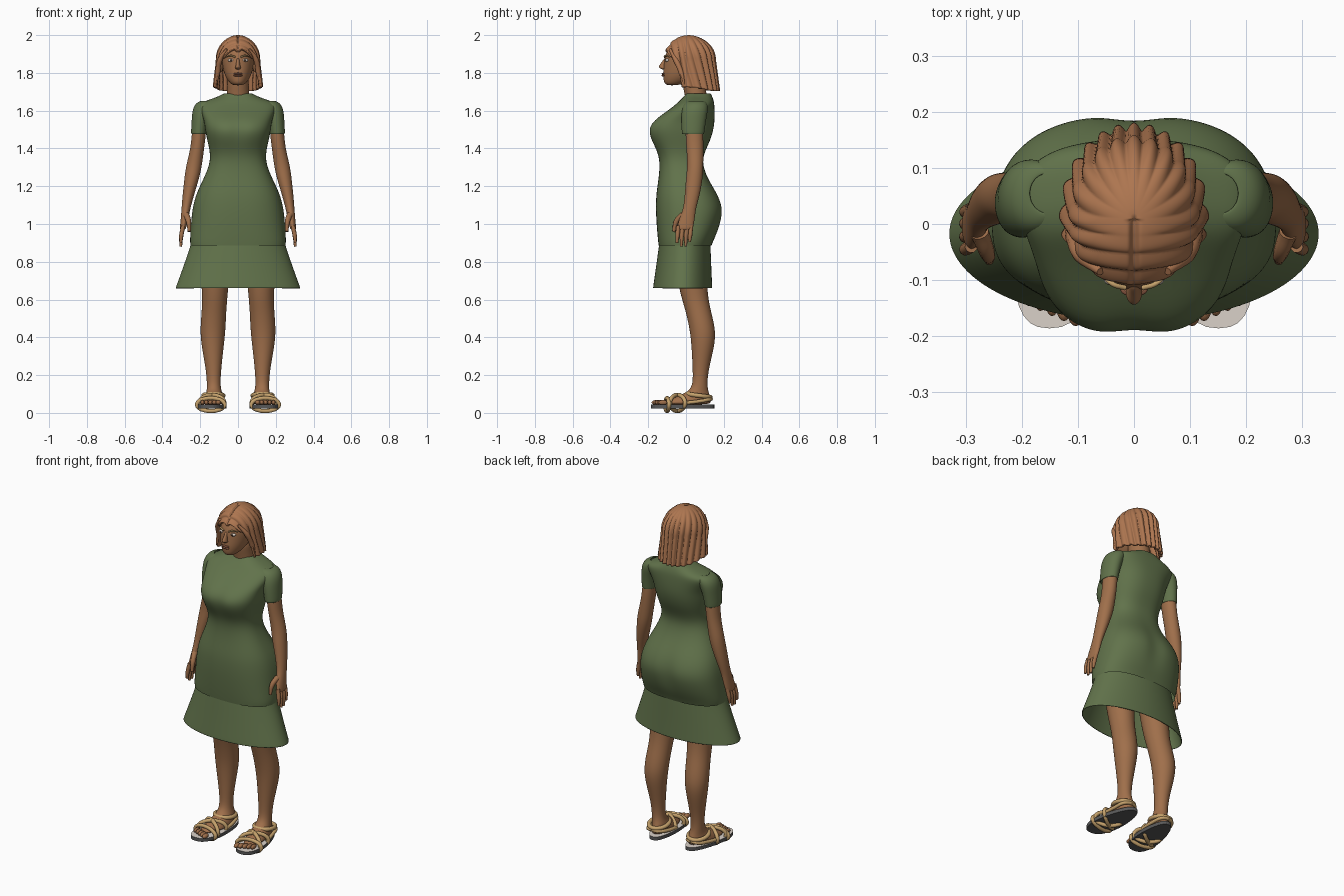
import bpy, bmesh, math
from mathutils import Matrix, Vector

cube = bpy.data.objects.get("Cube")
if cube:
    bpy.data.objects.remove(cube, do_unlink=True)


def material(name, rgb):
    m = bpy.data.materials.new(name)
    m.use_nodes = True
    m.diffuse_color = (*rgb, 1)
    m.node_tree.nodes["Principled BSDF"].inputs["Base Color"].default_value = (*rgb, 1)
    return m


SKIN = material("skin brown", (0.35, 0.16, 0.07))
HAIR = material("hair auburn", (0.42, 0.18, 0.08))
GREEN = material("dress green", (0.12, 0.17, 0.07))
TAN = material("strap tan", (0.56, 0.36, 0.15))
GREY = material("sole grey", (0.1, 0.1, 0.1))
PALE = material("insole pale", (0.7, 0.64, 0.58))
DARK = material("iris dark", (0.05, 0.03, 0.02))
LIP = material("lip brown", (0.26, 0.1, 0.055))


def finish(name, bm, mats, mirror=False, subsurf=0, thick=0):
    bmesh.ops.recalc_face_normals(bm, faces=bm.faces)
    for f in bm.faces:
        f.smooth = True
    me = bpy.data.meshes.new(name)
    bm.to_mesh(me)
    bm.free()
    for m in mats:
        me.materials.append(m)
    ob = bpy.data.objects.new(name, me)
    bpy.context.collection.objects.link(ob)
    if mirror:
        ob.modifiers.new("mirror", "MIRROR").use_mirror_merge = False
    if thick:
        s = ob.modifiers.new("thickness", "SOLIDIFY")
        s.thickness, s.offset = thick, -1
    if subsurf:
        s = ob.modifiers.new("smooth", "SUBSURF")
        s.levels = s.render_levels = subsurf
    return ob


def loft(name, rings, mat, power=2, segs=24, warp=None, caps=True, **opts):
    """Stack horizontal rings given as (z, centre x, half width, front y, back y)."""
    bm = bmesh.new()
    rows = []
    for z, cx, rx, yf, yb in rings:
        row = []
        for i in range(segs):
            a = math.tau * i / segs
            c, s = (math.copysign(abs(t) ** (2 / power), t) for t in (math.cos(a), math.sin(a)))
            co = Vector((cx + rx * c, (yf + yb) / 2 + (yb - yf) / 2 * s, z))
            row.append(bm.verts.new(warp(co) if warp else co))
        rows.append(row)
    for a, b in zip(rows, rows[1:]):
        for i in range(segs):
            j = (i + 1) % segs
            bm.faces.new((a[i], a[j], b[j], b[i]))
    if caps:
        bm.faces.new(rows[0])
        bm.faces.new(rows[-1])
    return finish(name, bm, [mat], **{"subsurf": 2, **opts})


def blob(name, loc, size, mat, mirror=False):
    bm = bmesh.new()
    bmesh.ops.create_uvsphere(bm, u_segments=20, v_segments=12, radius=1,
                              matrix=Matrix.Translation(loc) @ Matrix.Diagonal((*size, 1)))
    return finish(name, bm, [mat], mirror)


def tube(name, pts, radius, mat, closed=False, tips=None, mirror=True):
    """Round bar through smooth points, turned into a mesh."""
    cu = bpy.data.curves.new(name, "CURVE")
    cu.dimensions, cu.bevel_depth, cu.bevel_resolution = "3D", radius, 3
    cu.resolution_u, cu.use_fill_caps = 6, True
    sp = cu.splines.new("BEZIER")
    sp.bezier_points.add(len(pts) - 1)
    sp.use_cyclic_u = closed
    for i, (p, co) in enumerate(zip(sp.bezier_points, pts)):
        p.co, p.radius = co, tips[i] if tips else 1
        p.handle_left_type = p.handle_right_type = "AUTO"
    tmp = bpy.data.objects.new("temp_bar", cu)
    bpy.context.collection.objects.link(tmp)
    dg = bpy.context.evaluated_depsgraph_get()
    me = bpy.data.meshes.new_from_object(tmp.evaluated_get(dg))
    bm = bmesh.new()
    bm.from_mesh(me)
    bpy.data.objects.remove(tmp, do_unlink=True)
    bpy.data.meshes.remove(me)
    return finish(name, bm, [mat], mirror)


def bump(t, centre, width):
    return math.exp(-((t - centre) / width) ** 2)


# Dress: bodice with bust and hips, then flared skirt
def body_shape(co):
    middle = bump(co.x, 0, 0.04)
    if co.y < -0.05:
        co.y += 0.014 * middle * bump(co.z, 1.5, 0.07)
    elif co.y > 0.05:
        co.y -= 0.016 * middle * bump(co.z, 1.07, 0.09)
    return co


loft("dress_bodice", [
    (0.885, 0, 0.252, -0.145, 0.135), (0.91, 0, 0.255, -0.148, 0.145), (0.96, 0, 0.252, -0.153, 0.17),
    (1.03, 0, 0.247, -0.158, 0.193), (1.09, 0, 0.24, -0.16, 0.198), (1.16, 0, 0.222, -0.158, 0.17),
    (1.24, 0, 0.182, -0.145, 0.115), (1.32, 0, 0.148, -0.138, 0.085), (1.38, 0, 0.148, -0.15, 0.098),
    (1.44, 0, 0.162, -0.186, 0.128), (1.5, 0, 0.175, -0.208, 0.146), (1.55, 0, 0.18, -0.175, 0.152),
    (1.6, 0, 0.2, -0.098, 0.152), (1.635, 0, 0.21, -0.052, 0.15), (1.655, 0, 0.165, -0.032, 0.146),
    (1.672, 0, 0.11, -0.014, 0.14), (1.69, 0, 0.078, 0.0, 0.132), (1.692, 0, 0.068, 0.006, 0.125)],
    GREEN, power=2.5, segs=40, warp=body_shape, caps=False)
loft("dress_skirt", [
    (0.92, 0, 0.246, -0.138, 0.128), (0.89, 0, 0.25, -0.143, 0.13), (0.78, 0, 0.288, -0.158, 0.134),
    (0.67, 0, 0.328, -0.174, 0.139), (0.66, 0, 0.332, -0.175, 0.14)],
    GREEN, segs=40, caps=False, thick=0.006)
loft("dress_sleeves", [
    (1.475, 0.207, 0.041, -0.022, 0.096), (1.49, 0.207, 0.042, -0.023, 0.098),
    (1.56, 0.199, 0.046, -0.026, 0.108), (1.61, 0.187, 0.054, -0.022, 0.118),
    (1.645, 0.168, 0.052, -0.008, 0.112), (1.655, 0.155, 0.03, 0.02, 0.09)],
    GREEN, caps=False, mirror=True, thick=0.006)

# Arms and hands
loft("arms", [
    (1.6, 0.195, 0.035, 0.0, 0.085), (1.48, 0.207, 0.038, -0.004, 0.092), (1.4, 0.215, 0.036, 0.002, 0.092),
    (1.31, 0.233, 0.042, 0.008, 0.092), (1.25, 0.243, 0.04, 0.0, 0.09), (1.16, 0.262, 0.031, -0.006, 0.075),
    (1.08, 0.276, 0.023, -0.014, 0.052), (1.04, 0.281, 0.021, -0.032, 0.048),
    (0.99, 0.289, 0.018, -0.047, 0.04), (0.965, 0.294, 0.014, -0.045, 0.034)],
    SKIN, mirror=True)
for n, (y, tip) in enumerate([(-0.04, 0.9), (-0.017, 0.88), (0.006, 0.882), (0.027, 0.905)]):
    tube(f"finger_{n + 1}", [(0.29, y, 0.99), (0.3, y - 0.005, 0.94), (0.303, y - 0.008, tip)],
         0.0115, SKIN, tips=(1, 1, 0.6))
tube("thumb", [(0.275, -0.015, 1.05), (0.262, -0.05, 1.015), (0.258, -0.065, 0.96)],
     0.014, SKIN, tips=(1.2, 1, 0.6))


# Legs run down into the feet, which turn slightly outwards
def toe_out(co):
    if co.z < 0.11:
        co.x -= co.y * 0.1
    return co


loft("legs", [
    (0.95, 0.12, 0.085, -0.09, 0.1), (0.75, 0.122, 0.078, -0.055, 0.11), (0.62, 0.122, 0.067, -0.028, 0.115),
    (0.54, 0.127, 0.065, -0.002, 0.132), (0.43, 0.134, 0.068, 0.022, 0.16), (0.34, 0.134, 0.057, 0.03, 0.148),
    (0.22, 0.129, 0.039, 0.036, 0.117), (0.14, 0.129, 0.035, 0.036, 0.112), (0.105, 0.131, 0.042, 0.0, 0.122),
    (0.082, 0.132, 0.05, -0.07, 0.13), (0.06, 0.132, 0.056, -0.13, 0.134), (0.043, 0.132, 0.056, -0.14, 0.13)],
    SKIN, warp=toe_out, mirror=True)
for n in range(5):
    blob(f"toe_{n + 1}", (0.104 + n * 0.021, -0.158 + n * 0.009, 0.055),
         (0.014 - n * 0.001, 0.024, 0.013), SKIN, True)

# Sandals: sole with pale top, loops under the sole, crossed straps and an ankle ring
bm = bmesh.new()
outline = []
for i in range(36):
    a = math.tau * i / 36
    y = -0.018 + 0.168 * math.sin(a)
    half = 0.07 - 0.09 * y
    outline.append(bm.verts.new(toe_out(Vector((0.132 + half * math.copysign(abs(math.cos(a)) ** 0.8, math.cos(a)), y, 0.024)))))
base = bm.faces.new(outline)
top = bmesh.ops.extrude_face_region(bm, geom=[base])["geom"]
bmesh.ops.translate(bm, verts=[v for v in top if isinstance(v, bmesh.types.BMVert)], vec=(0, 0, 0.02))
bm.normal_update()
for f in bm.faces:
    f.material_index = int(f.calc_center_median().z > 0.04)
sole = finish("sandal_soles", bm, [GREY, PALE], mirror=True)
for f in sole.data.polygons:
    f.use_smooth = False


def strap_loop(name, y, slant, half, top_z):
    pts = []
    for i in range(12):
        c, s = math.cos(math.tau * i / 12), math.sin(math.tau * i / 12)
        pts.append((0.134 - y * 0.1 + half * c, y + slant * c, (top_z + 0.01) / 2 + (top_z - 0.01) / 2 * s))
    tube(name, pts, 0.011, TAN, closed=True)


strap_loop("toe_strap", -0.1, 0.01, 0.073, 0.078)
strap_loop("cross_strap_a", -0.045, 0.04, 0.066, 0.095)
strap_loop("cross_strap_b", -0.045, -0.04, 0.066, 0.095)
ring = [(0.13 + 0.052 * math.cos(a), 0.066 + 0.062 * math.sin(a), 0.092 - 0.008 * math.sin(a))
        for a in (math.tau * i / 12 for i in range(12))]
tube("ankle_strap", ring, 0.012, TAN, closed=True)
for side in (-1, 1):
    tube("side_strap", [(0.134 + side * 0.064, -0.01, 0.052), (0.13 + side * 0.056, 0.06, 0.06),
                        (0.13 + side * 0.035, 0.12, 0.07), (0.13, 0.133, 0.074)], 0.01, TAN)

# Neck, head and face
loft("neck", [(1.62, 0, 0.066, 0.0, 0.12), (1.68, 0, 0.06, -0.005, 0.112),
              (1.73, 0, 0.057, -0.018, 0.1), (1.8, 0, 0.058, -0.03, 0.1)], SKIN)
loft("head", [
    (1.734, 0, 0.024, -0.098, -0.05), (1.745, 0, 0.042, -0.116, 0), (1.77, 0, 0.061, -0.12, 0.05),
    (1.8, 0, 0.075, -0.122, 0.09), (1.84, 0, 0.083, -0.118, 0.11), (1.88, 0, 0.087, -0.115, 0.12),
    (1.92, 0, 0.082, -0.1, 0.12), (1.96, 0, 0.06, -0.068, 0.1), (1.985, 0, 0.022, -0.02, 0.05)], SKIN)
loft("nose", [(1.817, 0, 0.008, -0.125, -0.1), (1.825, 0, 0.017, -0.14, -0.1), (1.833, 0, 0.014, -0.149, -0.1),
              (1.855, 0, 0.009, -0.13, -0.1), (1.88, 0, 0.008, -0.114, -0.1)], SKIN, segs=12)
for z, h in ((1.796, 0.005), (1.786, 0.006)):
    blob("lip", (0, -0.118, z), (0.024, 0.011, h), LIP)
blob("eyes", (0.037, -0.099, 1.867), (0.017, 0.011, 0.0085), PALE, True)
blob("irises", (0.037, -0.107, 1.867), (0.0065, 0.004, 0.0065), DARK, True)
tube("eyebrows", [(0.015, -0.114, 1.884), (0.038, -0.107, 1.892), (0.062, -0.087, 1.884)],
     0.0045, TAN, tips=(1, 1, 0.4))
blob("ears", (0.091, -0.012, 1.835), (0.012, 0.02, 0.032), SKIN, True)


# Hair: ridged bob, open over the face, strands falling from a centre parting
def blend(t, lo, hi):
    t = min(1, max(0, (t - lo) / (hi - lo)))
    return t * t * (3 - 2 * t)


bm = bmesh.new()
COLS, ROWS, DOME = 216, 44, 0.13
rows = []
for r in range(1, ROWS + 1):
    row = []
    for c in range(COLS):
        th = math.tau * c / COLS
        a = min(th, math.tau - th)
        low = 1.925 - 0.055 * blend(a, 0.2, 1.05) - 0.145 * blend(a, 1.1, 1.4) - 0.02 * blend(a, 1.6, 2.6)
        drop = (1.87 - low) / DOME
        end = math.acos(-drop) if drop < 0 else math.pi / 2 + drop
        u = end * r / ROWS
        over = max(0, u - math.pi / 2)
        rad = math.sin(min(u, math.pi / 2)) * (1 + 0.12 * over)
        z = 1.87 + DOME * (math.cos(u) if over == 0 else -over)
        depth = 0.125 if a < math.pi / 2 else 0.142
        y = 0.01 - depth * math.cos(a) * rad
        phase = 95 * (y - 0.01) - 18 * (2 - z) * math.sin(a) if a < math.pi / 2 else 9 * (a - math.pi / 2) - 18 * (2 - z) * math.sin(a)
        rad *= 1 + 0.1 * (abs(math.sin(phase)) - 0.55) * blend(r / ROWS, 0, 0.4)
        z -= 0.012 * bump(math.sin(th) * rad, 0, 0.06) * blend(math.cos(a), 0, 0.5)
        row.append(bm.verts.new((0.113 * math.sin(th) * rad, 0.01 - depth * math.cos(a) * rad, z)))
    rows.append(row)
crown = bm.verts.new((0, 0.01, 1.998))
for c in range(COLS):
    d = (c + 1) % COLS
    bm.faces.new((crown, rows[0][c], rows[0][d]))
    for p, q in zip(rows, rows[1:]):
        bm.faces.new((p[c], q[c], q[d], p[d]))
finish("hair", bm, [HAIR], thick=0.012)
tube("face_locks", [(0.06, -0.085, 1.925), (0.095, -0.055, 1.87), (0.108, -0.025, 1.8), (0.12, -0.01, 1.725)],
     0.014, HAIR, tips=(0.5, 1, 1, 0.3))
